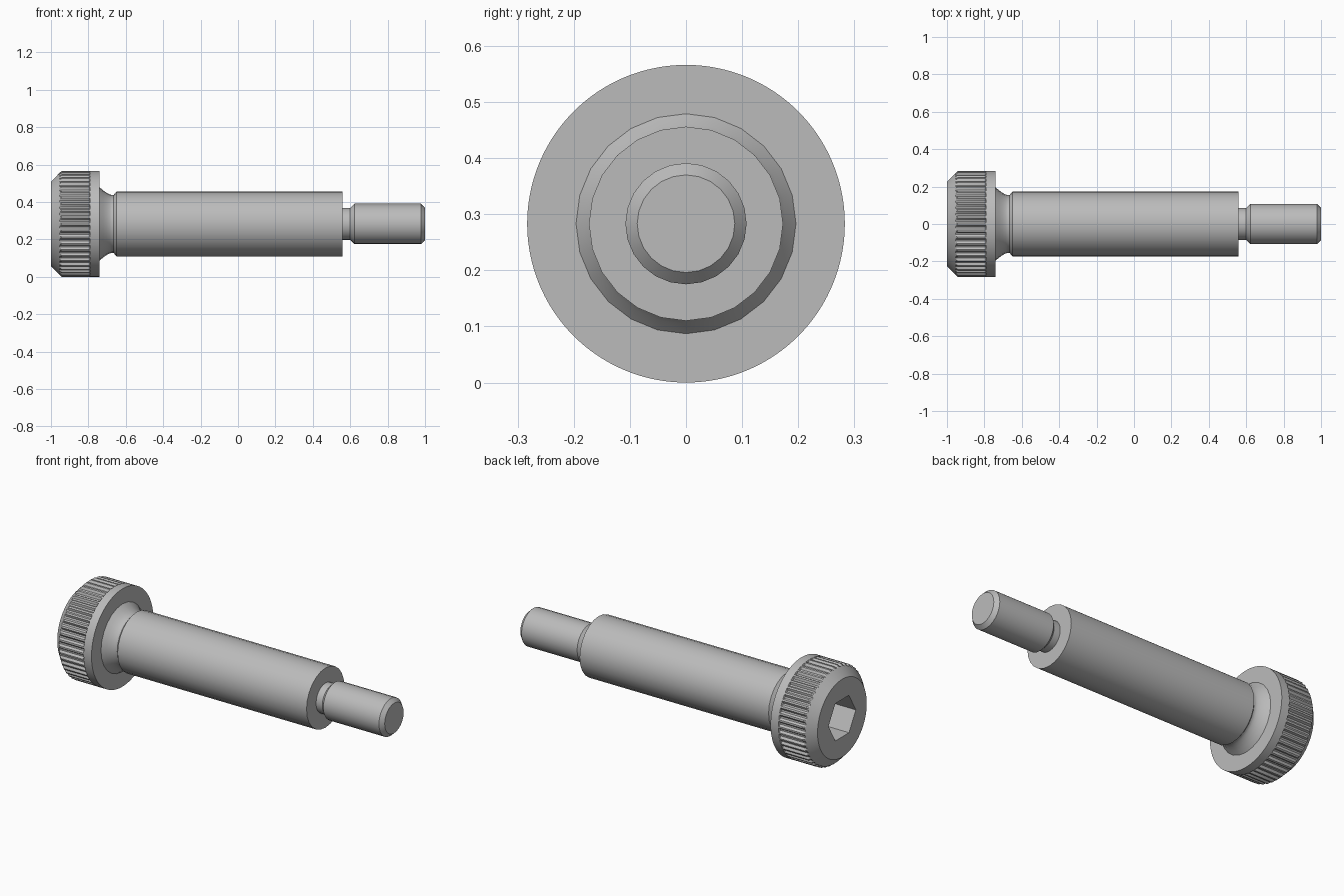
import bpy, bmesh, math

cube = bpy.data.objects.get("Cube")
if cube:
    bpy.data.objects.remove(cube, do_unlink=True)

AXIS_Z = 0.283      # height of the screw's axis
HEAD_R = 0.283
GROOVES = 48        # knurl grooves round the head

steel = bpy.data.materials.new("grey steel")
steel.use_nodes = True
STEEL = (0.50, 0.50, 0.50, 1)
steel.diffuse_color = STEEL
steel.node_tree.nodes["Principled BSDF"].inputs["Base Color"].default_value = STEEL


def lathe(name, profile, segments, offset=0.0, groove=None):
    """Closed solid of revolution along x from (x, radius) points.
    groove(ring, step) may lower the radius of single vertices."""
    bm = bmesh.new()
    rings = []
    for i, (x, r) in enumerate(profile):
        ring = []
        for k in range(segments):
            a = 2 * math.pi * (k + offset) / segments
            rr = r - (groove(i, k) if groove else 0)
            ring.append(bm.verts.new((x, rr * math.sin(a), AXIS_Z + rr * math.cos(a))))
        rings.append(ring)
    for a, b in zip(rings, rings[1:]):
        for k in range(segments):
            n = (k + 1) % segments
            bm.faces.new((a[k], a[n], b[n], b[k]))
    bm.faces.new(rings[0])
    bm.faces.new(rings[-1])
    bmesh.ops.recalc_face_normals(bm, faces=bm.faces)
    mesh = bpy.data.meshes.new(name)
    bm.to_mesh(mesh)
    bm.free()
    mesh.materials.append(steel)
    obj = bpy.data.objects.new(name, mesh)
    bpy.context.collection.objects.link(obj)
    return obj


def smooth(obj):
    bpy.ops.object.select_all(action='DESELECT')
    obj.select_set(True)
    bpy.context.view_layer.objects.active = obj
    bpy.ops.object.shade_smooth_by_angle(angle=math.radians(28))


# Knurled head: chamfered front, grooved band, plain collar
head_profile = [(-1.0, 0.225), (-0.955, 0.272), (-0.952, 0.275), (-0.943, HEAD_R),
                (-0.793, HEAD_R), (-0.790, HEAD_R), (-0.74, HEAD_R)]


def knurl(ring, step):
    if ring not in (2, 3, 4):
        return 0
    depth = 0.004 if ring == 2 else 0.012
    return depth if step % 4 in (1, 2) else 0


head = lathe("head", head_profile, GROOVES * 4, 0.5, knurl)

# Hexagonal socket cut into the head
cutter = lathe("socket_cutter", [(-1.1, 0.125), (-0.86, 0.125)], 6, 0.5)
cutter.hide_render = True
cut = head.modifiers.new("socket", 'BOOLEAN')
cut.operation = 'DIFFERENCE'
cut.solver = 'EXACT'
cut.object = cutter
bpy.context.view_layer.objects.active = head
bpy.ops.object.modifier_apply(modifier=cut.name)
bpy.data.objects.remove(cutter, do_unlink=True)
smooth(head)

# Shoulder with the filleted undercut beneath the head
fillet = [(-0.74 + 0.065 * math.sin(t), 0.155 + 0.041 * (1 - math.sin(t)) ** 1.5)
          for t in (math.radians(d) for d in (0, 18, 36, 54, 72, 90))]
shoulder = lathe("shoulder", [(-0.75, 0.196)] + fillet +
                 [(-0.665, 0.155), (-0.65, 0.173), (0.56, 0.173)], 24)
smooth(shoulder)

# End stud: relief neck, plain stud and chamfered tip
stud = lathe("end_stud", [(0.55, 0.086), (0.60, 0.086), (0.622, 0.108),
                          (0.978, 0.108), (1.0, 0.087)], 24)
smooth(stud)
